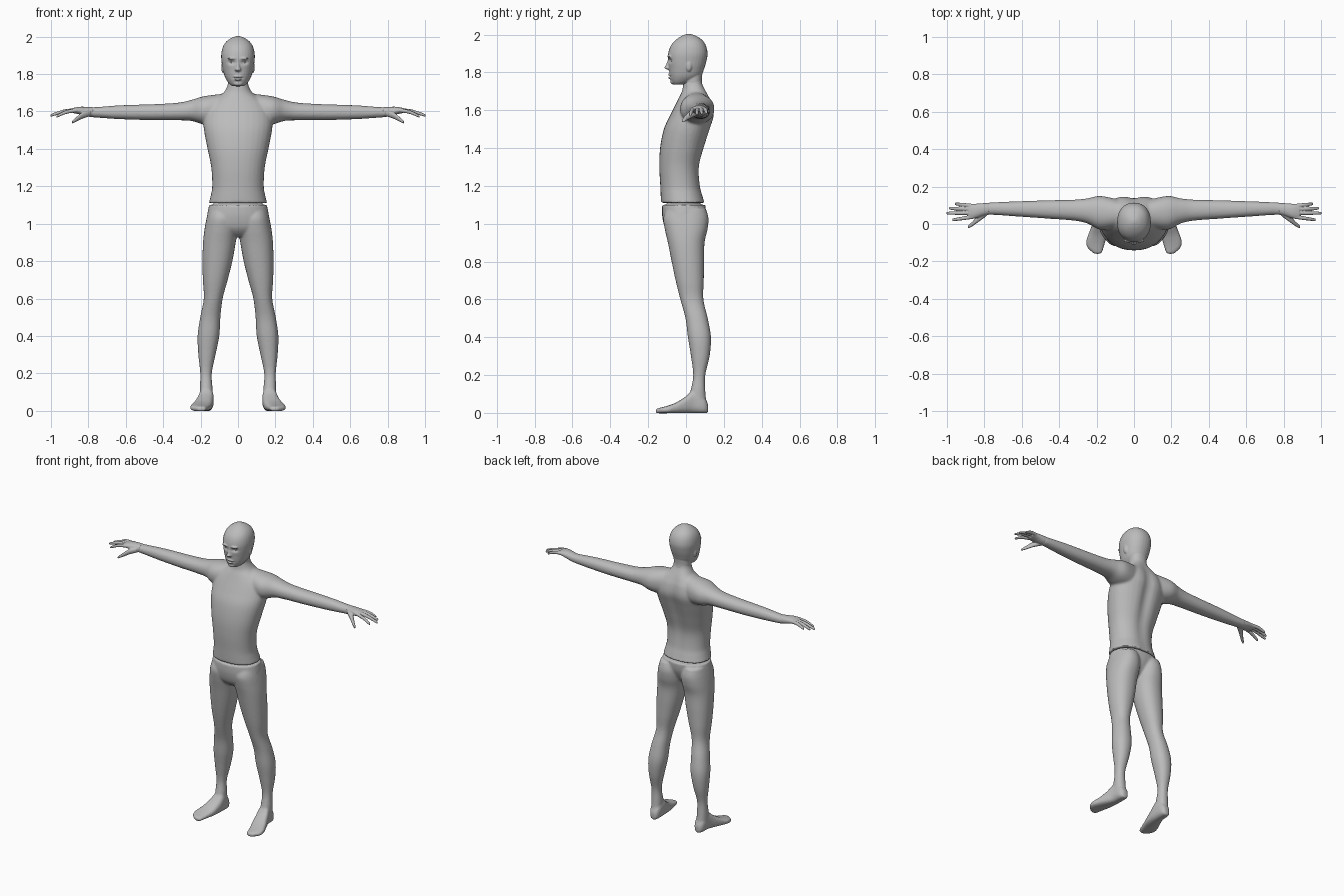
import bpy, bmesh, math
from mathutils import Vector

grey = bpy.data.materials.new("plain grey")
grey.diffuse_color = (0.5, 0.5, 0.5, 1)


def catmull(a, b, c, d, t):
    return 0.5 * (2*b + (c - a)*t + (2*a - 5*b + 4*c - d)*t*t + (3*b - a - 3*c + d)*t**3)


def loft(bm, axis, rings, side=1, n=32, power=2.2, steps=5):
    """Skin through rings (t, a0, a1, b0, b1); a and b are the extents across the axis."""
    full = []
    for i in range(len(rings) - 1):
        q = [rings[max(i-1, 0)], rings[i], rings[i+1], rings[min(i+2, len(rings)-1)]]
        for k in range(steps):
            full.append([catmull(*v, k/steps) for v in zip(*q)])
    full.append(rings[-1])
    loops = []
    for t, a0, a1, b0, b1 in full:
        loop = []
        for k in range(n):
            w = 2*math.pi*k/n
            c, s = math.cos(w), math.sin(w)
            a = (a0+a1)/2 + (a1-a0)/2*math.copysign(abs(c)**(2/power), c)
            b = (b0+b1)/2 + (b1-b0)/2*math.copysign(abs(s)**(2/power), s)
            p = {'x': (t, a, b), 'y': (a, t, b), 'z': (a, b, t)}[axis]
            loop.append(bm.verts.new((p[0]*side, p[1], p[2])))
        loops.append(loop)
    for l0, l1 in zip(loops, loops[1:]):
        for k in range(n):
            bm.faces.new((l0[k], l0[(k+1) % n], l1[(k+1) % n], l1[k]))
    bm.faces.new(loops[0])
    bm.faces.new(loops[-1])


def ball(bm, c, r):
    vs = bmesh.ops.create_uvsphere(bm, u_segments=20, v_segments=12, radius=1)["verts"]
    for v in vs:
        v.co = Vector([c[i] + v.co[i]*r[i] for i in range(3)])


def fuse(name, bm, voxel, smooth, dents=()):
    """Merge overlapping parts into one skin, then push soft dents into it."""
    bmesh.ops.recalc_face_normals(bm, faces=bm.faces[:])
    me = bpy.data.meshes.new(name)
    bm.to_mesh(me)
    bm.free()
    ob = bpy.data.objects.new(name, me)
    bpy.context.scene.collection.objects.link(ob)
    m = ob.modifiers.new("fuse", 'REMESH')
    m.mode = 'VOXEL'
    m.voxel_size = voxel
    s = ob.modifiers.new("soften", 'SMOOTH')
    s.factor = 0.5
    s.iterations = smooth
    done = bpy.data.meshes.new_from_object(ob.evaluated_get(bpy.context.evaluated_depsgraph_get()))
    ob.modifiers.clear()
    ob.data = done
    done.name = name
    for v in done.vertices:
        move = Vector()
        for c, r, push in dents:
            d = sum(((v.co[i]-c[i])/r[i])**2 for i in range(3))
            move += Vector(push)*math.exp(-d)
        v.co += move
    done.materials.clear()
    done.materials.append(grey)
    for p in done.polygons:
        p.use_smooth = True
        p.material_index = 0
    return ob


def sym(rows):
    return [(z, -w, w, f, b) for z, w, f, b in rows]


# torso with neck and arms
bm = bmesh.new()
loft(bm, 'z', sym([(1.11, .156, -.132, .102), (1.15, .146, -.134, .09), (1.2, .138, -.136, .078),
                   (1.3, .143, -.141, .074), (1.4, .163, -.137, .10), (1.5, .182, -.117, .132),
                   (1.57, .185, -.085, .152), (1.63, .165, -.055, .145), (1.67, .12, -.035, .128),
                   (1.70, .078, -.02, .112), (1.74, .056, -.014, .09), (1.78, .054, -.012, .085)]))
for s in (1, -1):
    loft(bm, 'x', [(.08, -.02, .13, 1.52, 1.695), (.18, -.03, .15, 1.53, 1.682), (.25, .003, .137, 1.55, 1.662),
                   (.32, .018, .13, 1.553, 1.647), (.45, .028, .127, 1.554, 1.639), (.55, .035, .124, 1.556, 1.636),
                   (.65, .042, .12, 1.56, 1.632), (.75, .049, .116, 1.567, 1.624), (.80, .049, .112, 1.571, 1.623)], s)
fuse("torso_and_arms", bm, .007, 6,
     [((0, .15, 1.45), (.04, .12, .28), (0, -.018, 0))])

# hands: palm, four fingers, thumb
fingers = [(.038, .972, .022, 1.572), (.059, 1.004, .058, 1.577), (.079, .99, .084, 1.581), (.097, .958, .108, 1.585)]
for s, label in ((1, "left"), (-1, "right")):
    bm = bmesh.new()
    loft(bm, 'x', [(.775, .05, .113, 1.57, 1.623), (.81, .042, .111, 1.575, 1.625),
                   (.85, .03, .108, 1.585, 1.625), (.885, .029, .106, 1.592, 1.618)], s)
    for yb, xt, yt, zt in fingers:
        rows = []
        for t in (0, .5, .9, 1):
            r = (.0105, .01, .008, .005)[(0, .5, .9, 1).index(t)]
            x, y, z = .86+(xt-.86)*t, yb+(yt-yb)*t, 1.607+(zt-1.607)*t + .008*t*(1-t)*4
            rows.append((x, y-r, y+r, z-r, z+r))
        loft(bm, 'x', rows, s, n=14)
    loft(bm, 'x', [(.79, .04, .08, 1.575, 1.61), (.83, .012, .048, 1.562, 1.598),
                   (.865, -.013, .012, 1.545, 1.57), (.887, -.024, -.007, 1.535, 1.549)], s, n=16)
    fuse(label + "_hand", bm, .0035, 2)

# pelvis, legs and feet
bm = bmesh.new()
loft(bm, 'z', sym([(1.06, .13, -.10, .08), (1.14, .13, -.10, .07)]))
loft(bm, 'z', sym([(1.10, .155, -.126, .105), (1.04, .166, -.126, .098), (.98, .168, -.112, .07),
                   (.945, .10, -.085, .04), (.93, .04, -.06, .02)]))
for s in (1, -1):
    loft(bm, 'z', [(1.08, .02, .155, -.10, .105), (1.03, .004, .168, -.12, .119), (.97, .002, .179, -.112, .114),
                   (.9, .012, .187, -.096, .098), (.8, .03, .19, -.076, .096), (.7, .055, .188, -.055, .094),
                   (.6, .082, .183, -.03, .092), (.5, .094, .202, -.003, .115), (.4, .10, .216, .01, .132),
                   (.3, .12, .212, .026, .125), (.2, .14, .202, .038, .102), (.12, .136, .204, .025, .102),
                   (.05, .134, .204, .01, .108)], s)
    loft(bm, 'y', [(.117, .148, .182, .0, .045), (.095, .134, .2, -.002, .085), (.04, .13, .208, -.002, .12),
                   (0, .132, .222, -.002, .088), (-.05, .14, .242, -.002, .056), (-.09, .152, .255, -.002, .04),
                   (-.125, .162, .25, -.002, .03), (-.15, .17, .225, -.002, .024), (-.16, .178, .21, .0, .018)],
         s, power=2.8)
fuse("hips_legs_and_feet", bm, .007, 4)

# head with nose, lips, eyes and ears
bm = bmesh.new()
loft(bm, 'z', sym([(1.736, .03, -.066, -.015), (1.75, .048, -.077, .03), (1.78, .068, -.086, .078),
                   (1.82, .08, -.09, .096), (1.86, .087, -.095, .108), (1.90, .09, -.094, .114),
                   (1.94, .083, -.081, .106), (1.97, .066, -.056, .087), (1.992, .038, -.024, .055),
                   (2.003, .01, .005, .025)]))
loft(bm, 'z', sym([(1.72, .053, -.01, .09), (1.76, .055, -.012, .084), (1.82, .055, -.01, .09)]))
loft(bm, 'z', sym([(1.885, .009, -.097, -.07), (1.865, .008, -.098, -.07), (1.84, .011, -.106, -.07),
                   (1.824, .017, -.115, -.07), (1.814, .012, -.098, -.07)]), n=16)
for z, w in ((1.787, .024), (1.772, .02)):
    ball(bm, (0, -.083, z), (w, .012, .008))
ball(bm, (0, -.068, 1.75), (.025, .015, .014))
for s in (1, -1):
    ball(bm, (s*.079, .015, 1.835), (.011, .017, .03))
    ball(bm, (s*.03, -.088, 1.884), (.026, .012, .007))
fuse("head", bm, .004, 3,
     [((s*.034, -.09, 1.862), (.02, .03, .011), (0, .011, 0)) for s in (1, -1)]
     + [((0, -.092, 1.779), (.026, .03, .004), (0, .008, 0))])

# eyeballs
for s, label in ((1, "left"), (-1, "right")):
    bm = bmesh.new()
    ball(bm, (s*.034, -.066, 1.862), (.014, .014, .009))
    fuse(label + "_eye", bm, .003, 1)
